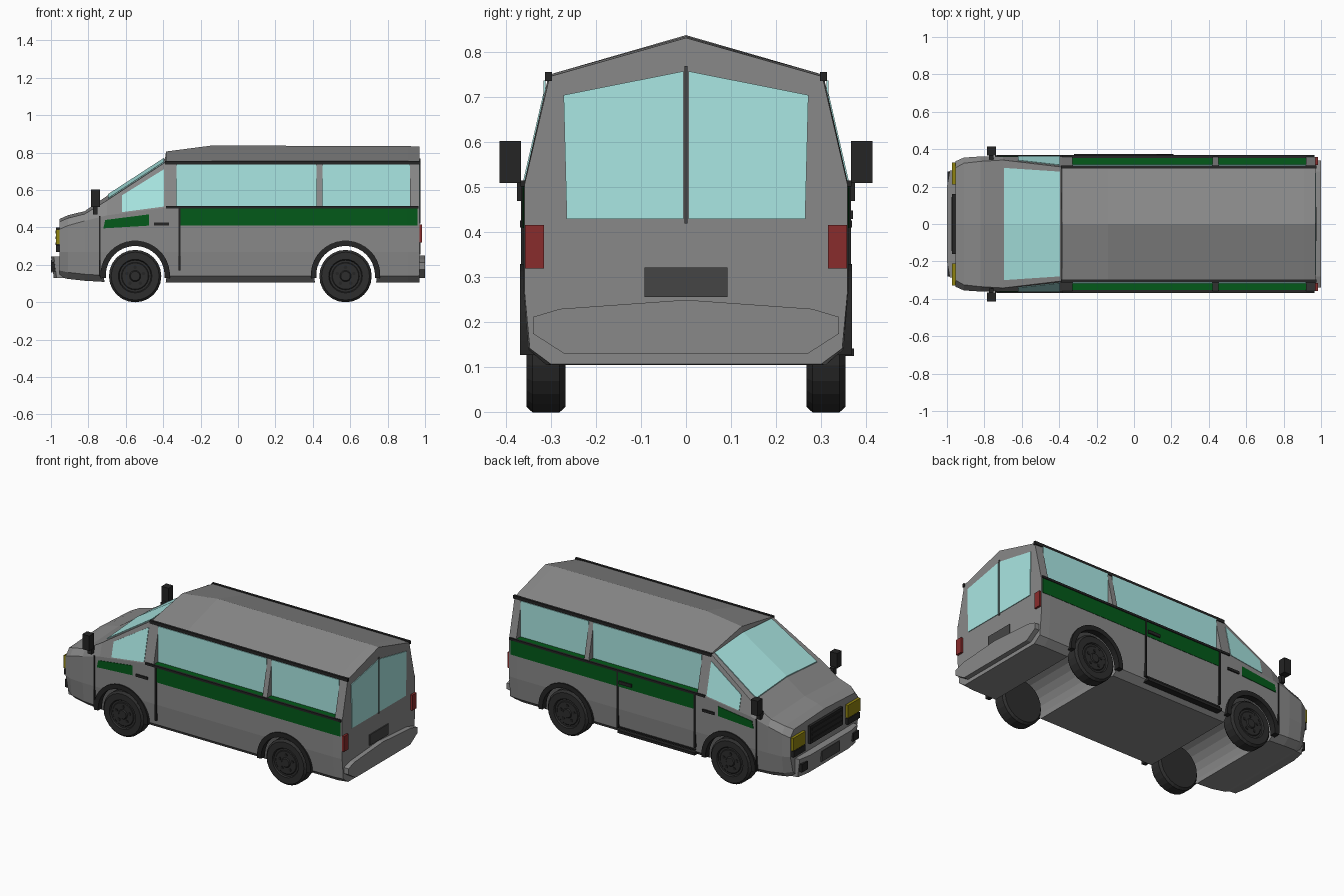
import bpy, bmesh, math
from mathutils import Vector
from mathutils.bvhtree import BVHTree

if "Cube" in bpy.data.objects:
    bpy.data.objects.remove(bpy.data.objects["Cube"])

def material(name, r, g, b):
    m = bpy.data.materials.new(name)
    m.diffuse_color = (r, g, b, 1)
    m.use_nodes = True
    m.node_tree.nodes["Principled BSDF"].inputs["Base Color"].default_value = m.diffuse_color
    return m

GREY = material("body grey", .25, .25, .25)
DARK = material("dark grey", .06, .06, .06)
BLACK = material("trim black", .018, .018, .018)
TYRE = material("tyre black", .027, .027, .027)
GLASS = material("pale teal glass", .40, .80, .77)
GREEN = material("stripe green", .001, .10, .010)
RED = material("lamp red", .25, .025, .025)
YELLOW = material("lamp yellow", .28, .23, .005)

def finish(name, bm, *mats):
    bmesh.ops.recalc_face_normals(bm, faces=bm.faces)
    me = bpy.data.meshes.new(name)
    bm.to_mesh(me)
    bm.free()
    for m in mats:
        me.materials.append(m)
    ob = bpy.data.objects.new(name, me)
    bpy.context.collection.objects.link(ob)
    return ob

def prism(name, mat, lower, upper):
    """Solid between two matching outlines."""
    bm = bmesh.new()
    a = [bm.verts.new(p) for p in lower]
    b = [bm.verts.new(p) for p in upper]
    bm.faces.new(a)
    bm.faces.new(b)
    for i in range(len(a)):
        j = (i + 1) % len(a)
        bm.faces.new((a[i], a[j], b[j], b[i]))
    return finish(name, bm, mat)

def box(name, mat, x, y, z):
    corners = [(x[0], y[0]), (x[1], y[0]), (x[1], y[1]), (x[0], y[1])]
    return prism(name, mat, [(*c, z[0]) for c in corners], [(*c, z[1]) for c in corners])

def pair(name, mat, x, y, z):
    """Mirrored boxes on both sides of the van."""
    box(name + "_left", mat, x, y, z)
    box(name + "_right", mat, x, (-y[1], -y[0]), z)

def lathe(name, mat, profile, x, y, z, seg=24):
    """Spin (radius, y) points about a sideways axle."""
    bm = bmesh.new()
    rings = []
    for r, dy in profile:
        rings.append([bm.verts.new((x + r * math.cos(2 * math.pi * i / seg), y + dy,
                                    z + r * math.sin(2 * math.pi * i / seg))) for i in range(seg)])
    for a, b in zip(rings, rings[1:]):
        for i in range(seg):
            j = (i + 1) % seg
            bm.faces.new((a[i], a[j], b[j], b[i]))
    bm.faces.new(rings[0])
    bm.faces.new(rings[-1])
    return finish(name, bm, mat)

# Body shell lofted through half sections:
# x, bottom z, bottom y, sill y, side y, belt z, shoulder y, shoulder z, centre z
STATIONS = [
    (-.955, .135, .27, .31, .335, .39, .30, .43, .445),
    (-.91, .125, .30, .34, .355, .41, .325, .45, .465),
    (-.82, .115, .31, .35, .361, .435, .335, .472, .487),
    (-.70, .108, .31, .35, .361, .465, .342, .545, .569),
    (-.39, .105, .31, .35, .361, .505, .305, .748, .770),
    (-.385, .105, .31, .35, .361, .505, .305, .75, .806),
    (-.14, .105, .31, .35, .361, .505, .305, .75, .838),
    (.91, .105, .31, .35, .361, .505, .305, .75, .835),
    (.97, .107, .30, .347, .359, .505, .303, .746, .832),
]
bm = bmesh.new()
rings = []
for x, zb, yb, ys, ym, zw, yt, zt, zc in STATIONS:
    half = [(yb, zb), (ys, zb + .035), (ym, .27), (ym, zw), (yt, zt)]
    ring = [(0, zb)] + half + [(0, zc)] + [(-y, z) for y, z in reversed(half)]
    rings.append([bm.verts.new((x, y, z)) for y, z in ring])
for a, b in zip(rings, rings[1:]):
    for i in range(len(a)):
        j = (i + 1) % len(a)
        bm.faces.new((a[i], a[j], b[j], b[i]))
bm.faces.new(rings[0])
bm.faces.new(rings[-1])
body = finish("body", bm, GREY)

# Cut wheel tunnels and recessed side windows
WHEEL_X, WHEEL_Z = (-.55, .575), .14
PANES = [(-.33, .42), (.452, .92)]
cutters = [lathe("tunnel_cutter", GREY, [(.168, -.5), (.168, .5)], x, 0, WHEEL_Z) for x in WHEEL_X]
for x in PANES:
    for y in ((.314, .5), (-.5, -.314)):
        cutters.append(box("window_cutter", GREY, x, y, (.508, .737)))
for c in cutters:
    c.hide_render = True
    mod = body.modifiers.new("cut", 'BOOLEAN')
    mod.object = c
    mod.solver = 'EXACT'
deps = bpy.context.evaluated_depsgraph_get()
cut = bpy.data.meshes.new_from_object(body.evaluated_get(deps))
body.modifiers.clear()
body.data = cut
for c in cutters:
    bpy.data.objects.remove(c)
cut.materials.clear()
cut.materials.append(GREY)

bm = bmesh.new()
bm.from_mesh(cut)
tree = BVHTree.FromBMesh(bm)
bm.free()

def decal(name, mat, pts, direction, t=.004):
    """Thin plate dropped onto the body along a direction."""
    d = Vector(direction)
    hits = [tree.ray_cast(Vector(p) - d * 2, d)[0] for p in pts]
    if all(hits):
        prism(name, mat, [h + d * .003 for h in hits], [h - d * t for h in hits])

for s, side in ((1, "left"), (-1, "right")):
    inward = (0, -s, 0)
    # Side glass, green ledges and stripes
    for i, x in enumerate(PANES):
        box(f"side_glass_{side}_{i}", GLASS, x, sorted((s * .312, s * .317)), (.51, .737))
        box(f"stripe_ledge_{side}_{i}", GREEN, x, sorted((s * .315, s * .360)), (.506, .514))
    decal(f"side_stripe_{side}", GREEN, [(-.315, 0, .41), (.905, 0, .41), (.905, 0, .503), (-.315, 0, .503)], inward, .002)
    decal(f"rear_stripe_{side}", GREEN, [(.905, 0, .41), (.96, 0, .41), (.96, 0, .503), (.905, 0, .503)], inward, .002)
    decal(f"cab_stripe_{side}", GREEN, [(-.72, 0, .395), (-.475, 0, .41), (-.475, 0, .47), (-.71, 0, .44)], inward, .003)
    decal(f"cab_glass_{side}", GLASS, [(-.62, 0, .482), (-.395, 0, .512), (-.395, 0, .712), (-.62, 0, .572)], inward, .003)
    # Windscreen half and rear window half
    decal(f"windscreen_{side}", GLASS, [(-.695, 0, 0), (-.695, s * .30, 0), (-.395, s * .28, 0), (-.395, 0, 0)], (0, 0, -1), .006)
    decal(f"rear_glass_{side}", GLASS, [(0, s * y, z) for y, z in
          ((.006, .43), (.265, .43), (.272, .705), (.006, .758))], (-1, 0, 0))
    # Wheel arch trims
    for i, x in enumerate(WHEEL_X):
        arc = [math.radians(a) for a in range(-5, 186, 10)]
        ring = [(r * math.cos(a), r * math.sin(a)) for r, seq in ((.157, arc), (.186, arc[::-1])) for a in seq]
        prism(f"arch_trim_{side}_{i}", BLACK, [(x + u, s * .33, WHEEL_Z + .004 + v) for u, v in ring],
              [(x + u, s * .369, WHEEL_Z + .004 + v) for u, v in ring])
        # Wheel with dished hub and bolts
        tyre = [(.05, -.043), (.128, -.043), (.14, -.03), (.14, .03), (.128, .043), (.09, .043), (.085, .034), (.03, .034)]
        lathe(f"tyre_{side}_{i}", TYRE, [(r, s * y) for r, y in tyre], x, s * .311, WHEEL_Z)
        lathe(f"hub_{side}_{i}", TYRE, [(.075, 0), (.07, s * .004), (.03, s * .004), (.025, s * .01)], x, s * .344, WHEEL_Z)
        for k in range(5):
            a = 2 * math.pi * k / 5 + math.pi / 2
            lathe(f"bolt_{side}_{i}_{k}", BLACK, [(.01, 0), (.01, s * .004)], x + .047 * math.cos(a),
                  s * .347, WHEEL_Z + .047 * math.sin(a), 6)

# Black trim along both sides
pair("roof_rail", BLACK, (-.39, .975), (.298, .313), (.736, .756))
pair("belt_line", BLACK, (-.385, .965), (.354, .368), (.502, .515))
pair("cab_handle", BLACK, (-.45, -.37), (.358, .369), (.411, .426))
pair("cab_door_line", BLACK, (-.319, -.308), (.352, .367), (.17, .505))
pair("front_door_line", BLACK, (-.742, -.734), (.35, .365), (.14, .46))
pair("mirror", BLACK, (-.785, -.737), (.367, .414), (.51, .603))
pair("mirror_bracket", BLACK, (-.775, -.75), (.345, .375), (.47, .515))

# Sliding door on the left with its step
box("sliding_door_rear_line", BLACK, (.214, .223), (.345, .367), (.15, .505))
box("sliding_door_sill_line", BLACK, (-.315, .222), (.345, .362), (.15, .158))
box("sliding_door_handle", BLACK, (.12, .205), (.358, .371), (.43, .449))
box("door_step", BLACK, (-.32, .21), (.33, .373), (.125, .142))

# Front bumper, grille and lamps
low = [(-.94, .29), (-.985, .285), (-1, .20), (-1, -.20), (-.985, -.285), (-.94, -.29)]
prism("front_bumper", GREY, [(x + .015, y, .13) for x, y in low], [(x, y, .245) for x, y in low])
box("front_plate", DARK, (-1, -.993), (-.09, .09), (.16, .225))
pair("fog_lamp", BLACK, (-.998, -.95), (.225, .28), (.165, .215))
box("grille", BLACK, (-.972, -.95), (-.16, .16), (.29, .40))
for k in range(3):
    box(f"grille_bar_{k}", BLACK, (-.976, -.965), (-.145, .145), (.305 + k * .032, .32 + k * .032))
pair("headlight", YELLOW, (-.972, -.935), (.21, .33), (.31, .39))
pair("indicator", BLACK, (-.972, -.94), (.21, .325), (.268, .305))

# Rear bumper, lamps and plate
edge = [(0, .25), (.28, .23), (.34, .212), (.34, .175), (.27, .13)]
edge += [(-y, z) for y, z in reversed(edge[1:])]
prism("rear_bumper", GREY, [(.965, y, z) for y, z in edge], [(1, y, z) for y, z in edge])
pair("tail_lamp", RED, (.965, .983), (.315, .358), (.32, .416))
box("rear_plate", DARK, (.967, .976), (-.092, .092), (.256, .322))
box("rear_door_line", DARK, (.967, .975), (-.003, .003), (.42, .77))
